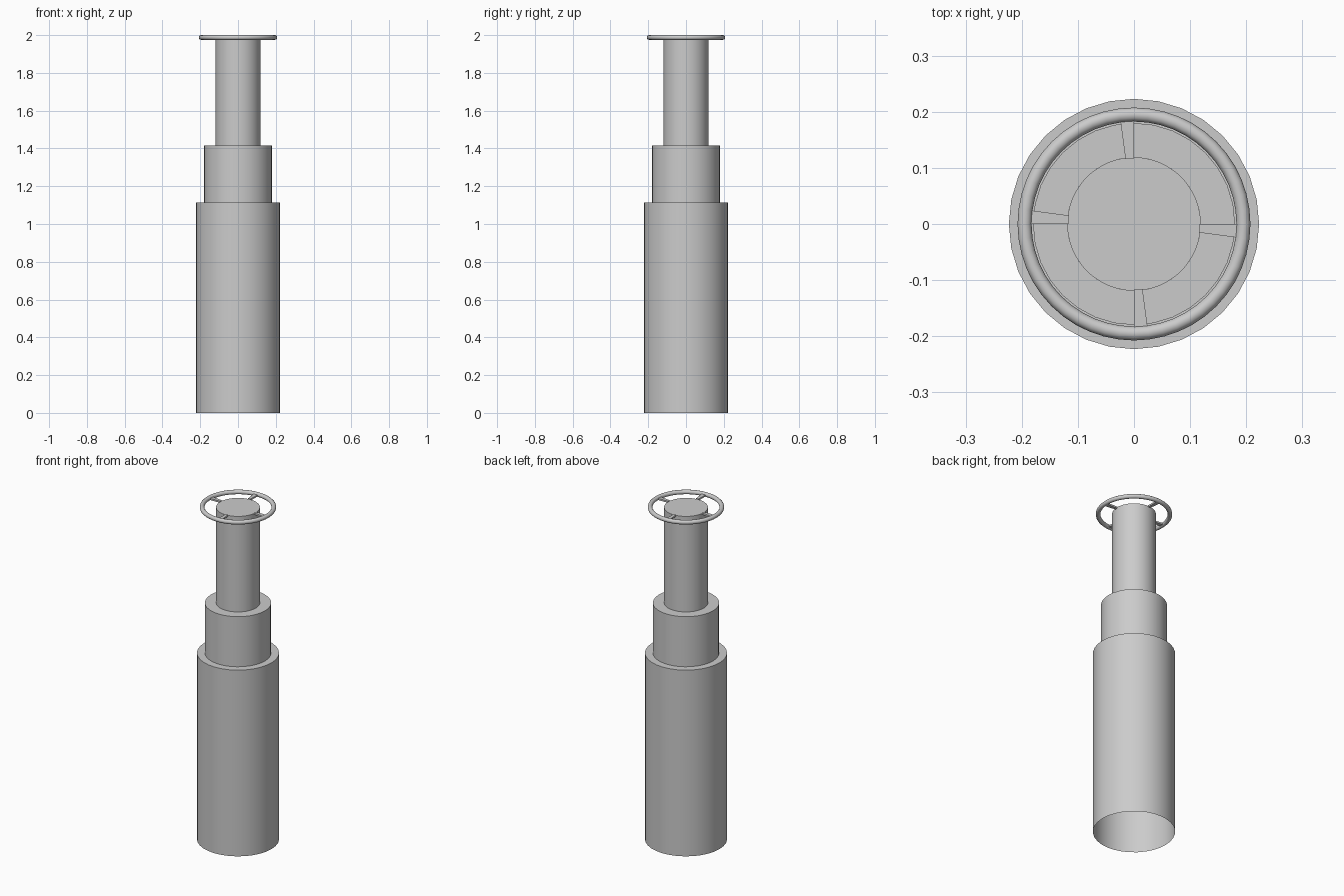
import bpy, bmesh
from math import sin, cos, pi, radians

if "Cube" in bpy.data.objects:
    bpy.data.objects.remove(bpy.data.objects["Cube"])


def finish(name, bm):
    bmesh.ops.recalc_face_normals(bm, faces=bm.faces)
    mesh = bpy.data.meshes.new(name)
    bm.to_mesh(mesh)
    bm.free()
    obj = bpy.data.objects.new(name, mesh)
    bpy.context.collection.objects.link(obj)
    bpy.ops.object.select_all(action='DESELECT')
    obj.select_set(True)
    bpy.context.view_layer.objects.active = obj
    bpy.ops.object.shade_smooth_by_angle(angle=radians(30))
    return obj


def ring_verts(bm, r, z, n):
    return [bm.verts.new((r * cos(2 * pi * i / n), r * sin(2 * pi * i / n), z))
            for i in range(n)]


def stepped_shell(name, profile, n, cap=False):
    """Turn a (radius, height) profile; open at the bottom."""
    bm = bmesh.new()
    rings = [ring_verts(bm, r, z, n) for r, z in profile]
    for a, b in zip(rings, rings[1:]):
        for i in range(n):
            j = (i + 1) % n
            bm.faces.new((a[i], a[j], b[j], b[i]))
    if cap:
        bm.faces.new(rings[-1])
    finish(name, bm)
    return rings


SHAFT_R, WHEEL_R, TUBE_R, WHEEL_Z = 0.119, 0.195, 0.0125, 1.9875

# Pedestal: wide base and narrower collar, hollow from below
stepped_shell("pedestal", [(0.223, 0), (0.223, 1.115), (0.18, 1.115),
                           (0.18, 1.415), (SHAFT_R, 1.415)], 32)

# Upper shaft with closed top
stepped_shell("upper_shaft", [(SHAFT_R, 1.415), (SHAFT_R, 1.987)], 48, cap=True)

# Hand wheel rim
bpy.ops.mesh.primitive_torus_add(major_radius=WHEEL_R, minor_radius=TUBE_R,
                                 major_segments=48, minor_segments=12,
                                 location=(0, 0, WHEEL_Z))
rim = bpy.context.object
rim.name = "wheel_rim"
bpy.ops.object.shade_smooth_by_angle(angle=radians(45))

# Four wedge spokes joining shaft and rim
for k, start in enumerate((-7.5, 90, 172.5, 270)):
    bm = bmesh.new()
    section = []
    for r in (SHAFT_R - 0.002, WHEEL_R - TUBE_R + 0.003):
        for deg, z in ((0, -0.006), (7.5, -0.006), (7.5, 0.004), (0, 0.004)):
            a = radians(start + deg)
            section.append(bm.verts.new((r * cos(a), r * sin(a), WHEEL_Z - 0.001 + z)))
    for i in range(4):
        j = (i + 1) % 4
        bm.faces.new((section[i], section[j], section[4 + j], section[4 + i]))
    finish(f"wheel_spoke_{k + 1}", bm)
